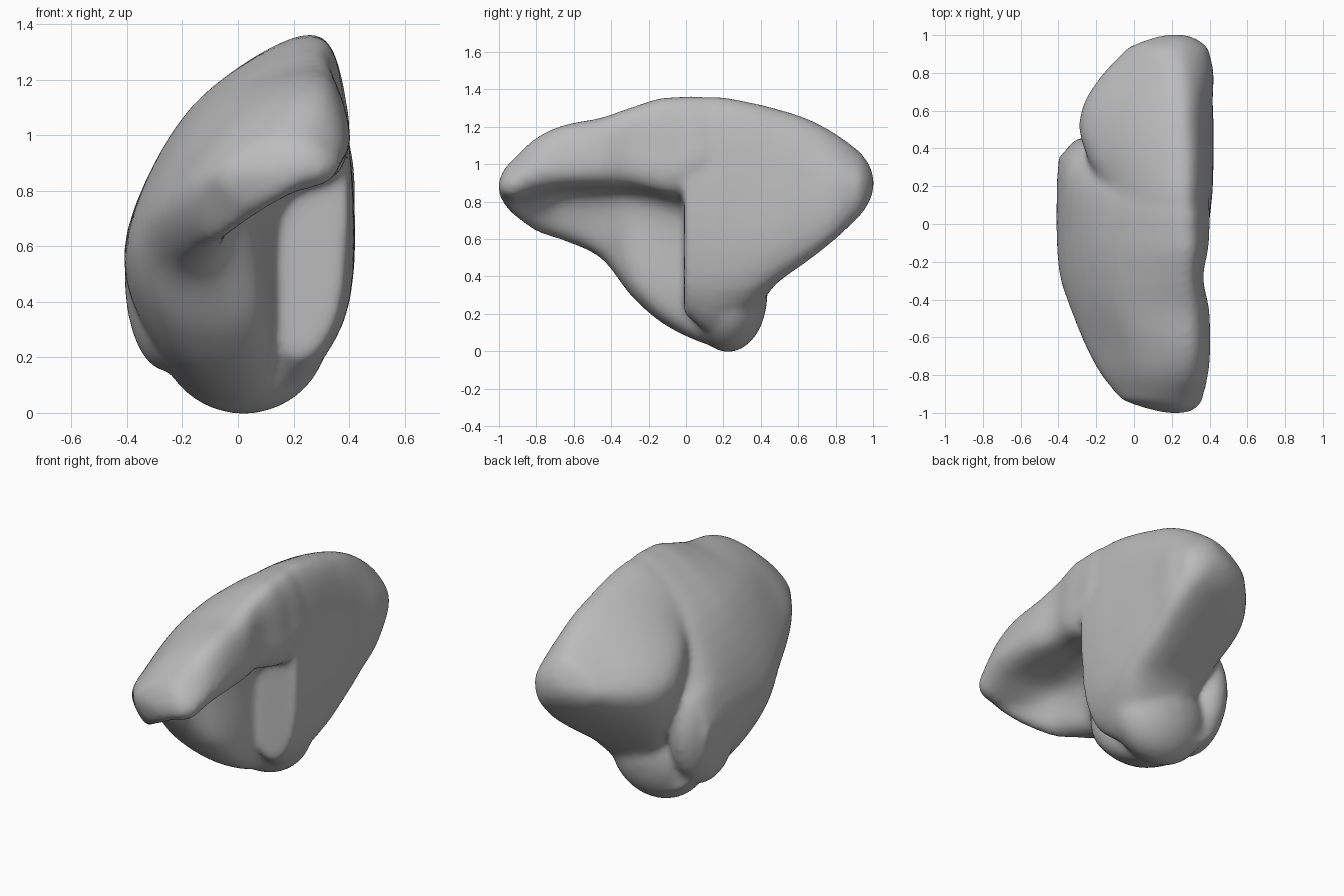
import bpy
import bmesh
from math import sqrt
from mathutils import Vector, Matrix

cube = bpy.data.objects.get("Cube")
if cube:
    bpy.data.objects.remove(cube, do_unlink=True)

# Cross-sections in hundredths: station y, then (x, z) points.
# Front hood running back into the side lobe:
# ridge, shoulder, outer wall, underside, foot, hollow, lip, inner wall
HOOD = [
    (-93, [(24, 102), (6, 98), (-7, 86), (3, 74), (12, 75), (20, 79), (33, 83), (36, 92)]),
    (-80, [(28, 114), (3, 106), (-17, 83), (-9, 65), (0, 67), (10, 79), (34, 87), (39, 99)]),
    (-65, [(29, 121), (-2, 109), (-25, 78), (-17, 60), (-5, 63), (4, 83), (35, 89), (40, 103)]),
    (-45, [(28, 125), (-9, 111), (-33, 73), (-25, 52), (-7, 53), (3, 83), (35, 90), (39, 106)]),
    (-28, [(27, 131), (-14, 111), (-39, 63), (-24, 32), (6, 34), (8, 80), (33, 90), (36, 108)]),
    (-8, [(28, 136), (-17, 110), (-41, 57), (-22, 18), (10, 18), (14, 74), (36, 86), (39, 105)]),
    (18, [(22, 130), (-17, 106), (-41, 58), (-22, 12), (8, 6), (15, 60), (31, 86), (36, 104)]),
    (36, [(-8, 75), (-24, 82), (-40, 54), (-26, 18), (-2, 10), (2, 30), (2, 45), (0, 62)]),
]
# Rear lobe: ridge, shoulder, outer wall, underside, lower edge, inner wall
REAR = [
    (-1, [(28, 135), (-11, 112), (-12, 75), (17, 22), (36, 36), (39, 95)]),
    (16, [(28, 136), (-9, 114), (-15, 80), (10, 10), (38, 33), (40, 97)]),
    (34, [(28, 133), (-10, 114), (-24, 86), (0, 20), (38, 34), (40, 97)]),
    (50, [(27, 129), (-8, 113), (-29, 87), (-10, 48), (37, 41), (40, 97)]),
    (65, [(27, 124), (-3, 111), (-26, 87), (-10, 60), (36, 50), (40, 96)]),
    (80, [(26, 116), (4, 107), (-16, 88), (-3, 70), (36, 61), (41, 93)]),
    (93, [(25, 106), (9, 103), (-4, 90), (7, 78), (33, 73), (39, 91)]),
]


def spline(points, steps, closed):
    """Smooth curve through the control points."""
    n, out = len(points), []
    for i in range(n if closed else n - 1):
        a, b, c, d = (points[(i + k) % n if closed else min(max(i + k, 0), n - 1)]
                      for k in (-1, 0, 1, 2))
        for s in range(steps):
            t = s / steps
            out.append(b + (c - a) * (t / 2)
                       + (a * 2 - b * 5 + c * 4 - d) * (t * t / 2)
                       + (b * 3 - a - c * 3 + d) * (t ** 3 / 2))
    return out if closed else out + [points[-1]]


def rounded_end(ring, tip):
    """Shrinking rings that close a ring in a dome at the tip."""
    centre = sum(ring, Vector()) / len(ring)
    return [[centre.lerp(tip, t) + (p - centre) * sqrt(1 - t) for p in ring]
            for t in (0.2, 0.4, 0.6, 0.8, 0.92, 0.985)]


def add_loft(bm, sections, tip):
    """Skin the sections, with a dome at the end where the tip lies."""
    rings = [spline([Vector((x, y, z)) / 100 for x, z in pts], 6, True) for y, pts in sections]
    strands = [spline(list(strand), 5, False) for strand in zip(*rings)]
    rings = [list(ring) for ring in zip(*strands)]
    if tip.y < 0:
        rings.reverse()
    rings += rounded_end(rings[-1], tip)
    loops = [[bm.verts.new(p) for p in ring] for ring in rings]
    for near, far in zip(loops, loops[1:]):
        for i in range(len(near)):
            j = (i + 1) % len(near)
            bm.faces.new((near[i], near[j], far[j], far[i]))
    bm.faces.new(loops[0])
    bm.faces.new(loops[-1])


def add_ellipsoid(bm, centre, radii):
    bmesh.ops.create_uvsphere(
        bm, u_segments=32, v_segments=20, radius=1,
        matrix=Matrix.Translation(centre) @ Matrix.Diagonal((*radii, 1)))


bm = bmesh.new()
add_loft(bm, HOOD, Vector((0.23, -1.005, 0.87)))
add_loft(bm, REAR, Vector((0.22, 1.005, 0.90)))
# Rounded back of the side lobe, and the rounded base
add_ellipsoid(bm, (-0.26, 0.20, 0.50), (0.15, 0.26, 0.35))
add_ellipsoid(bm, (0.02, 0.225, 0.30), (0.31, 0.21, 0.305))
bmesh.ops.recalc_face_normals(bm, faces=bm.faces)

mesh = bpy.data.meshes.new("folded_lobe")
bm.to_mesh(mesh)
bm.free()
lobe = bpy.data.objects.new("folded_lobe", mesh)
bpy.context.collection.objects.link(lobe)

# Fuse the lobes and soften the folds
remesh = lobe.modifiers.new("fuse", 'REMESH')
remesh.mode = 'VOXEL'
remesh.voxel_size = 0.018
remesh.use_smooth_shade = True
smooth = lobe.modifiers.new("soften", 'SMOOTH')
smooth.factor = 0.5
smooth.iterations = 14

# Single plain grey
grey = bpy.data.materials.new("plain_grey")
grey.use_nodes = True
colour = (0.5, 0.5, 0.5, 1)
grey.diffuse_color = colour
grey.node_tree.nodes["Principled BSDF"].inputs["Base Color"].default_value = colour
mesh.materials.append(grey)
